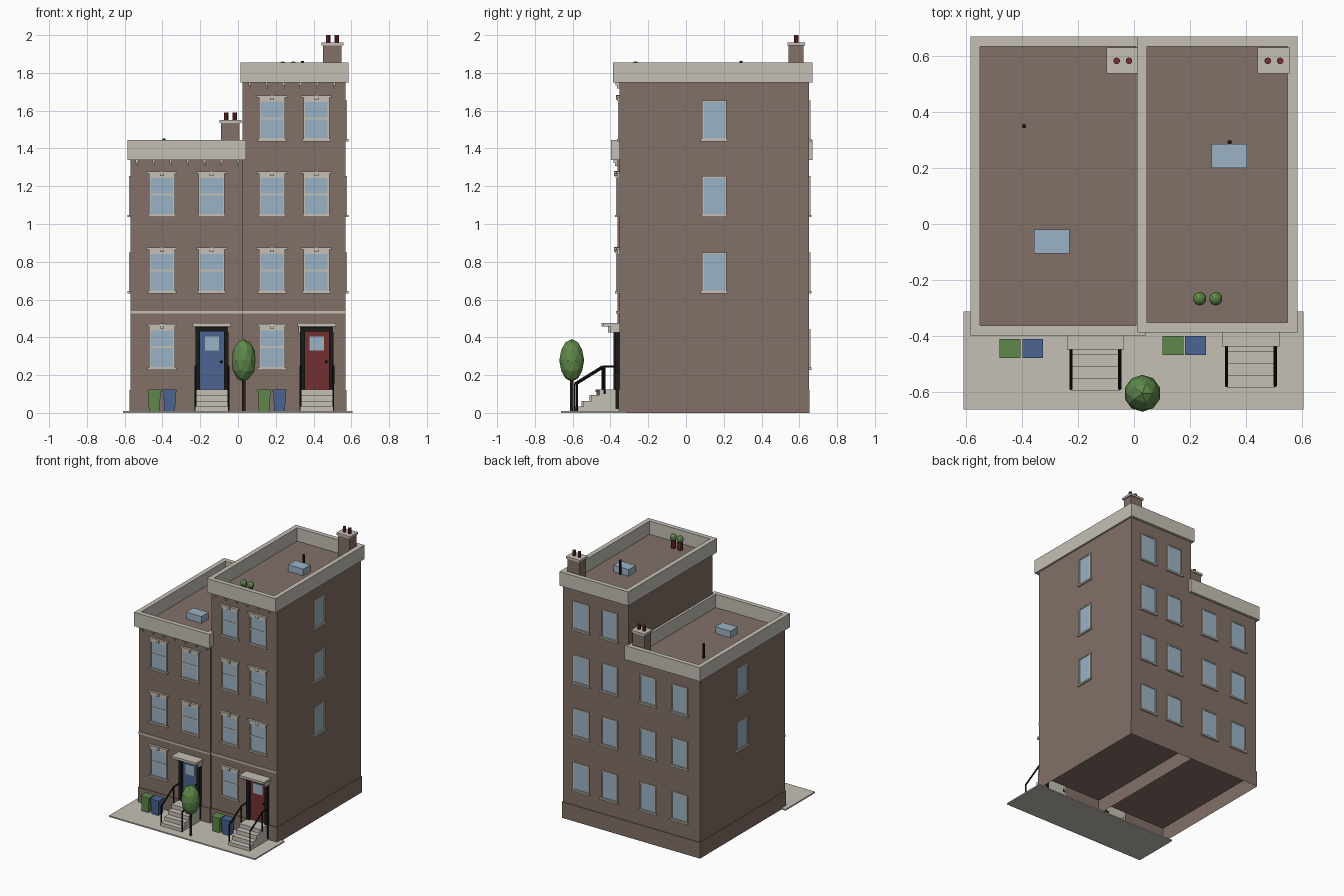
import bpy, bmesh, math
from mathutils import Matrix, Vector

if "Cube" in bpy.data.objects:
    bpy.data.objects.remove(bpy.data.objects["Cube"])


def material(name, rgb):
    m = bpy.data.materials.new(name)
    m.diffuse_color = (*rgb, 1)
    m.use_nodes = True
    m.node_tree.nodes["Principled BSDF"].inputs["Base Color"].default_value = m.diffuse_color
    return m


BRICK = material("brown brick", (0.225, 0.160, 0.138))
STONE = material("pale stone", (0.56, 0.53, 0.465))
GLASS = material("window glass", (0.33, 0.45, 0.56))
BLACK = material("black iron", (0.01, 0.01, 0.01))
BLUE = material("blue paint", (0.07, 0.13, 0.285))
RED = material("dark red paint", (0.17, 0.03, 0.03))
GREEN = material("leaf green", (0.115, 0.25, 0.07))
BARK = material("dark bark", (0.05, 0.03, 0.022))


class Part:
    """Collects simple solids into one object of one colour."""
    def __init__(self, name, mat):
        self.name, self.mat, self.bm = name, mat, bmesh.new()

    def box(self, a, b, bottom_scale=1.0, open_bottom=False):
        a, b = Vector(a), Vector(b)
        mid, size = (a + b) / 2, [abs(q - p) for p, q in zip(a, b)]
        g = bmesh.ops.create_cube(self.bm, size=1)
        for v in g["verts"]:
            if v.co.z < 0:
                v.co.x *= bottom_scale
                v.co.y *= bottom_scale
            v.co = Vector([c * s for c, s in zip(v.co, size)]) + mid
        if open_bottom:
            z = min(a.z, b.z)
            faces = {f for v in g["verts"] for f in v.link_faces}
            ends = [f for f in faces if abs(f.normal.z) > .5 or
                    max(v.co.z for v in f.verts) - min(v.co.z for v in f.verts) < 1e-5]
            bmesh.ops.delete(self.bm, geom=[f for f in ends if abs(f.verts[0].co.z - z) < 1e-5],
                             context="FACES_ONLY")
        return self

    def rod(self, a, b, r, sides=8):
        a, b = Vector(a), Vector(b)
        d = b - a
        m = Matrix.Translation((a + b) / 2) @ d.to_track_quat("Z", "Y").to_matrix().to_4x4()
        bmesh.ops.create_cone(self.bm, cap_ends=True, segments=sides, radius1=r, radius2=r,
                              depth=d.length, matrix=m)
        return self

    def ball(self, c, rx, rz):
        m = Matrix.Translation(c) @ Matrix.Diagonal((rx, rx, rz, 1))
        bmesh.ops.create_icosphere(self.bm, subdivisions=2, radius=1, matrix=m)
        return self

    def done(self):
        me = bpy.data.meshes.new(self.name)
        self.bm.to_mesh(me)
        self.bm.free()
        me.materials.append(self.mat)
        bpy.context.collection.objects.link(bpy.data.objects.new(self.name, me))


# Wall mappings: u along the wall, n outward, z up
def front_wall(y): return lambda u, n, z: (u, y - n, z)
def back_wall(u, n, z): return (u, 0.65 + n, z)
def right_wall(u, n, z): return (0.57 + n, u, z)
def left_wall(u, n, z): return (-0.57 - n, u, z)


def window(frames, panes, wall, u, z, w, hood):
    def bar(u0, u1, n, z0, z1, part=frames):
        part.box(wall(u + u0, -0.005, z + z0), wall(u + u1, n, z + z1))
    h, t = w / 2, 0.009
    bar(-h + t, h - t, 0.003, t, 0.21 - t, panes)
    bar(-h, -h + t, 0.008, 0, 0.21)
    bar(h - t, h, 0.008, 0, 0.21)
    bar(-h, h, 0.008, 0.21 - t, 0.21)
    bar(-h, h, 0.008, 0, t)
    bar(-h - 0.008, h + 0.008, 0.014, -0.007, 0.005)      # sill
    if hood:
        bar(-h + t, h - t, 0.006, 0.108, 0.118)           # meeting rail
        bar(-h, h, 0.010, 0.203, 0.224)                   # lintel
        bar(-h - 0.012, h + 0.012, 0.017, 0.224, 0.235)   # hood cap
        bar(-0.010, 0.010, 0.019, 0.212, 0.238)           # keystone


ROWS = [0.235, 0.64, 1.043, 1.445]
HOUSES = [
    dict(side="left", x0=-0.57, x1=0.025, y=-0.363, top=1.34, cols=(-0.403, -0.14), rows=3,
         door=-0.138, paint=BLUE, cx0=-0.585, cx1=0.042, bracket=(-0.535, 7), flue=-0.04,
         sky=(-0.294, -0.062), vent=(-0.393, 0.35), bins=-0.443, wall=left_wall),
    dict(side="right", x0=0.025, x1=0.57, y=-0.352, top=1.75, cols=(0.18, 0.415), rows=4,
         door=0.4175, paint=RED, cx0=0.012, cx1=0.584, bracket=(0.062, 6), flue=0.50,
         sky=(0.34, 0.243), vent=(0.342, 0.292), bins=0.139, wall=right_wall),
]

for H in HOUSES:
    s, x0, x1, y, top = H["side"], H["x0"], H["x1"], H["y"], H["top"]
    part = lambda name, mat: Part(f"{s}_{name}", mat)
    roof = top + 0.005

    # Body and hollow plinth
    part("house_body", BRICK).box((x0, y, 0.11), (x1, 0.65, roof)).done()
    e0, e1 = (0.005, 0) if s == "left" else (0, 0.005)
    part("plinth", BRICK).box((x0 - e0, y - 0.005, 0), (x1 + e1, 0.655, 0.12), open_bottom=True).done()

    # Parapet ring, brackets and belt course
    c0, c1, f, b, t = H["cx0"], H["cx1"], y - 0.035, 0.67, 0.035
    p = part("cornice", STONE)
    p.box((c0, f, top), (c1, f + t, top + 0.105)).box((c0, b - t, top), (c1, b, top + 0.105))
    p.box((c0, f + t, top), (c0 + t, b - t, top + 0.105))
    p.box((c1 - t, f + t, top), (c1, b - t, top + 0.105)).done()
    p = part("cornice_brackets", STONE)
    for i in range(H["bracket"][1]):
        bx = H["bracket"][0] + 0.0895 * i
        p.box((bx - 0.007, y - 0.02, top - 0.016), (bx + 0.007, y, top))
        p.box((bx - 0.004, y - 0.012, top - 0.033), (bx + 0.004, y, top - 0.016))
    p.done()
    part("belt_course", STONE).box((x0, y - 0.007, 0.525), (x1, y, 0.539)).done()

    # Windows on front, back and outer side
    frames, panes = part("window_frames", STONE), part("window_panes", GLASS)
    for r in range(H["rows"]):
        for c in H["cols"]:
            if r > 0 or c == H["cols"][0]:
                window(frames, panes, front_wall(y), c, ROWS[r], 0.138, True)
            window(frames, panes, back_wall, c, ROWS[r], 0.135, False)
        if r > 0:
            window(frames, panes, H["wall"], 0.15, ROWS[r], 0.13, False)
    frames.done()
    panes.done()

    # Entrance: door, surround and hood
    d = H["door"]
    part("door", H["paint"]).box((d - 0.066, y - 0.006, 0.12), (d + 0.066, y, 0.435)).done()
    part("door_pane", GLASS).box((d - 0.038, y - 0.010, 0.33), (d + 0.038, y, 0.405)).done()
    p = part("door_surround", BLACK)
    for k in (-1, 1):
        p.box((d + k * 0.063, y - 0.022, 0.02), (d + k * 0.088, y, 0.455))
    p.box((d - 0.088, y - 0.022, 0.43), (d + 0.088, y, 0.455))
    p.ball((d + 0.05, y - 0.012, 0.27), 0.007, 0.007).done()
    p = part("door_hood", STONE).box((d - 0.102, y - 0.085, 0.458), (d + 0.102, y, 0.475))
    for k in (-1, 1):
        p.box((d + k * 0.086, y - 0.05, 0.425), (d + k * 0.096, y, 0.458))
    p.done()

    # Stoop steps and railings
    p = part("steps", STONE)
    for i in range(4):
        p.box((d - 0.086, y - 0.232 + 0.042 * i, 0.004 + 0.03 * i), (d + 0.086, y, 0.034 + 0.03 * i))
    p.done()
    p = part("railings", BLACK)
    for k in (-1, 1):
        rx = d + k * 0.087
        low, mid, end = (rx, y - 0.226, 0.155), (rx, y - 0.08, 0.245), (rx, y - 0.015, 0.245)
        p.rod((rx, low[1], 0.006), low, 0.005).rod((rx, mid[1], 0.1), mid, 0.005)
        p.rod(low, mid, 0.006).rod(mid, end, 0.006)
    p.done()

    # Wheeled bins
    for i, (n, m) in enumerate((("green_bin", GREEN), ("blue_bin", BLUE))):
        bx, by = H["bins"] + 0.081 * i, y - 0.082
        p = part(n, m).box((bx - 0.033, by - 0.03, 0.008), (bx + 0.033, by + 0.03, 0.112), 0.87)
        p.box((bx - 0.037, by - 0.034, 0.11), (bx + 0.037, by + 0.034, 0.124)).done()

    # Chimney with two pots
    q, ct = H["flue"], top + 0.195
    part("chimney", BRICK).box((q - 0.049, 0.543, top), (q + 0.049, 0.623, ct)).done()
    part("chimney_cap", STONE).box((q - 0.058, 0.537, ct), (q + 0.058, 0.63, ct + 0.016)).done()
    p = part("chimney_pots", RED)
    for k in (-1, 1):
        p.rod((q + k * 0.022, 0.583, ct + 0.01), (q + k * 0.022, 0.583, top + 0.25), 0.012, 10)
    p.done()

    # Skylight and vent pipe
    sx, sy = H["sky"]
    part("skylight", GLASS).box((sx - 0.063, sy - 0.043, roof - 0.005), (sx + 0.063, sy + 0.043, roof + 0.05)).done()
    vx, vy = H["vent"]
    part("vent_pipe", BLACK).rod((vx, vy, roof), (vx, vy, top + 0.113), 0.008).done()

# Pavement
Part("pavement", STONE).box((-0.61, -0.663, 0), (0.605, -0.312, 0.01)).done()

# Street tree
Part("tree_trunk", BARK).rod((0.03, -0.605, 0.004), (0.03, -0.605, 0.22), 0.009).done()
Part("tree_crown", GREEN).ball((0.03, -0.605, 0.278), 0.066, 0.113).done()

# Roof planters
pots, shrubs = Part("planter_pots", RED), Part("planter_shrubs", GREEN)
for px in (0.235, 0.292):
    pots.rod((px, -0.267, 1.755), (px, -0.267, 1.815), 0.018, 10)
    shrubs.ball((px, -0.267, 1.835), 0.024, 0.026)
pots.done()
shrubs.done()
